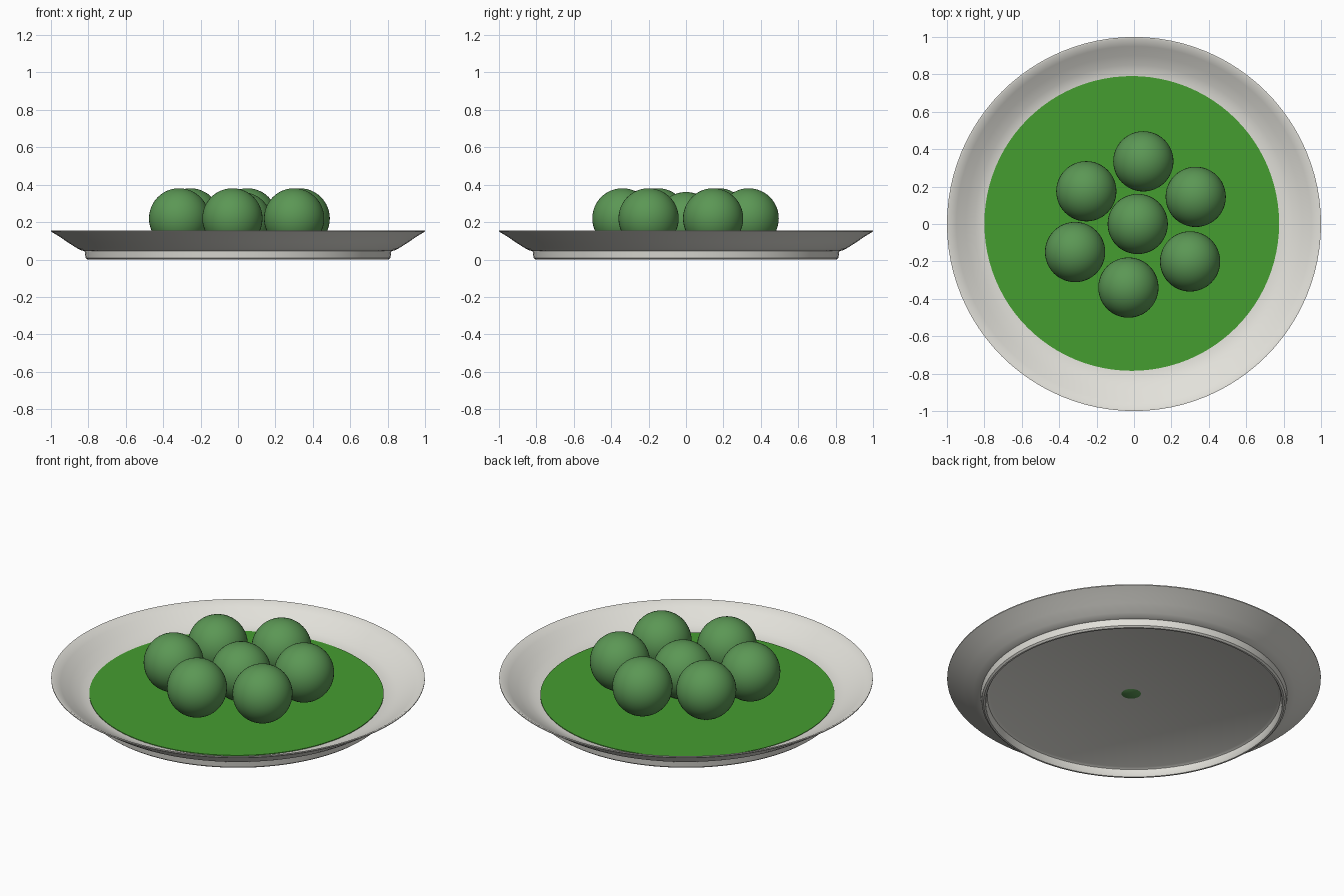
import bpy, bmesh, math
from mathutils import Matrix

cube = bpy.data.objects.get("Cube")
if cube:
    bpy.data.objects.remove(cube)


def material(name, rgb):
    mat = bpy.data.materials.new(name)
    mat.use_nodes = True
    mat.diffuse_color = (*rgb, 1)
    mat.node_tree.nodes["Principled BSDF"].inputs["Base Color"].default_value = (*rgb, 1)
    return mat


def make_object(name, bm, mat, smooth=True):
    mesh = bpy.data.meshes.new(name)
    bmesh.ops.recalc_face_normals(bm, faces=bm.faces)
    bm.to_mesh(mesh)
    bm.free()
    mesh.materials.append(mat)
    obj = bpy.data.objects.new(name, mesh)
    bpy.context.collection.objects.link(obj)
    bpy.ops.object.select_all(action="DESELECT")
    obj.select_set(True)
    bpy.context.view_layer.objects.active = obj
    if smooth:
        bpy.ops.object.shade_smooth_by_angle(angle=math.radians(35))
    return obj


white = material("off white china", (0.76, 0.75, 0.70))
leaf = material("bright green", (0.06, 0.34, 0.03))
moss = material("moss green", (0.105, 0.31, 0.09))

# Plate: closed profile from the underside centre, over the foot and rim, to the inner floor
profile = [(0, 0.048), (0.77, 0.048), (0.785, 0.04), (0.79, 0.008), (0.795, 0.0),
           (0.805, 0.0), (0.815, 0.008), (0.82, 0.045), (0.835, 0.048), (0.86, 0.06),
           (0.91, 0.092), (0.96, 0.126), (1.0, 0.15), (1.0, 0.155), (0.99, 0.155),
           (0.95, 0.13), (0.90, 0.099), (0.85, 0.072), (0.81, 0.059), (0.77, 0.055),
           (0, 0.055)]
bm = bmesh.new()
verts = [bm.verts.new((r, 0, z)) for r, z in profile]
edges = [bm.edges.new(pair) for pair in zip(verts, verts[1:])]
bmesh.ops.spin(bm, geom=verts + edges, cent=(0, 0, 0), axis=(0, 0, 1),
               angle=math.tau, steps=96, use_duplicate=False)
bmesh.ops.remove_doubles(bm, verts=bm.verts, dist=0.0005)
make_object("plate", bm, white)

# Sauce layer: a thin disc lying on the plate floor
bm = bmesh.new()
bmesh.ops.create_cone(bm, cap_ends=True, segments=96, radius1=0.788, radius2=0.788,
                      depth=0.004, matrix=Matrix.Translation((-0.012, 0.003, 0.059)))
make_object("sauce", bm, leaf)

# Balls: one in the middle, sunk slightly through the plate, and six around it
centres = [(0.02, 0, 0.20), (0.05, 0.335, 0.22), (0.33, 0.145, 0.22), (0.30, -0.20, 0.22),
           (-0.03, -0.34, 0.22), (-0.315, -0.15, 0.22), (-0.255, 0.175, 0.22)]
for i, centre in enumerate(centres):
    bm = bmesh.new()
    bmesh.ops.create_uvsphere(bm, u_segments=48, v_segments=24, radius=0.161,
                              matrix=Matrix.Translation(centre))
    make_object(f"ball_{i + 1}", bm, moss)
